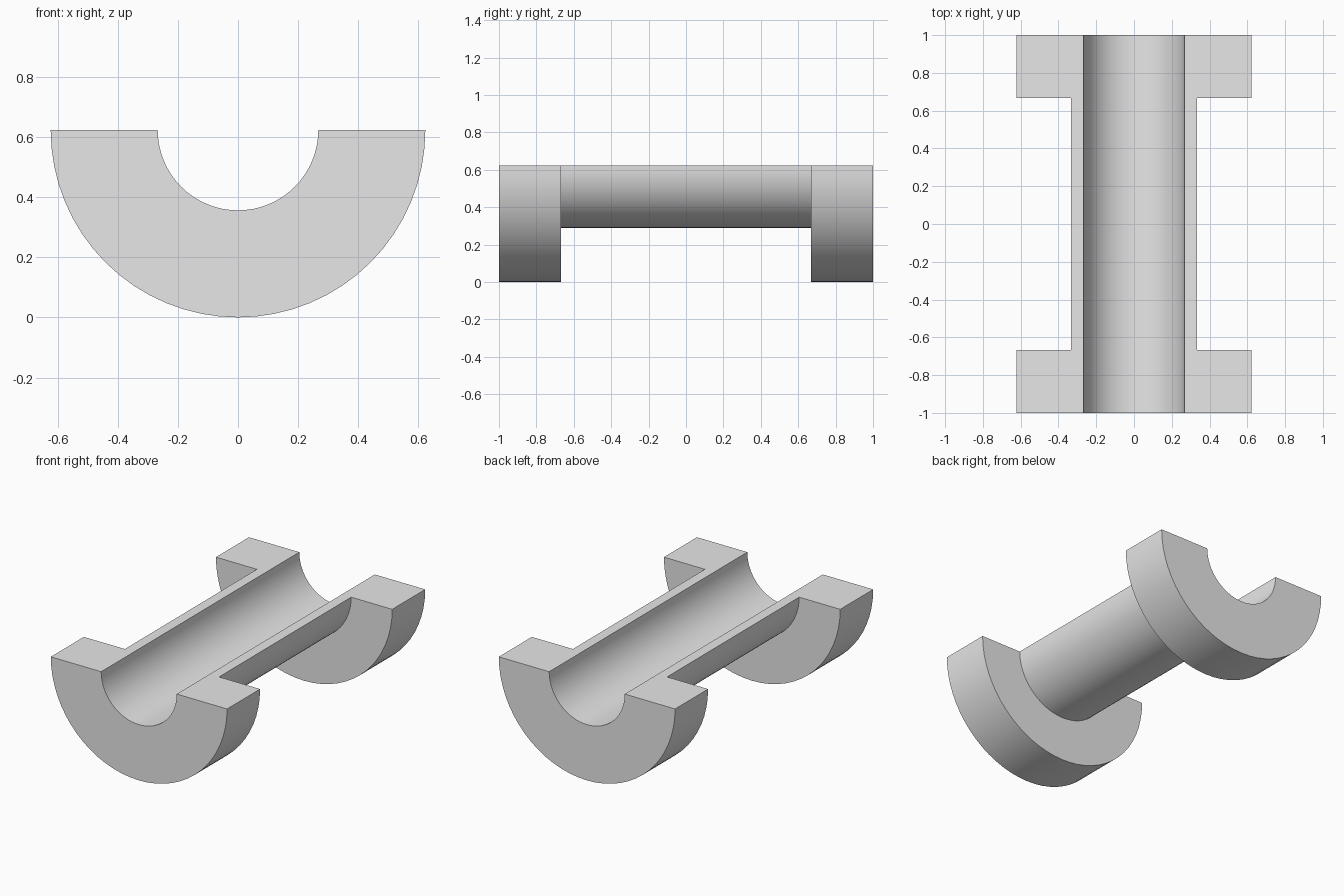
import bpy
import bmesh
import math
from mathutils import Vector

cube = bpy.data.objects.get("Cube")
if cube:
    bpy.data.objects.remove(cube, do_unlink=True)

FLANGE_R = 0.623    # outer radius of the end flanges, also the axis height
TUBE_R = 0.333      # outer radius of the middle tube
BORE_R = 0.267      # radius of the open channel
HALF_LENGTH = 1.0
FLANGE_Y = 0.667    # inner face of each flange
STEPS = 32

# Plain grey material
grey = bpy.data.materials.new("plain_grey")
grey.use_nodes = True
colour = (0.8, 0.8, 0.8, 1.0)
grey.diffuse_color = colour
grey.node_tree.nodes["Principled BSDF"].inputs["Base Color"].default_value = colour

# Wall section as (radius, y): one half, then mirrored along the axis
half = [(BORE_R, HALF_LENGTH), (FLANGE_R, HALF_LENGTH),
        (FLANGE_R, FLANGE_Y), (TUBE_R, FLANGE_Y)]
section = half + [(r, -y) for r, y in reversed(half)]

# Half spool: turn the section half way round, beneath the axis
bm = bmesh.new()
verts = [bm.verts.new((r, y, FLANGE_R)) for r, y in section]
edges = [bm.edges.new((a, b)) for a, b in zip(verts, verts[1:] + verts[:1])]
bmesh.ops.spin(bm, geom=verts + edges, cent=Vector((0, 0, FLANGE_R)),
               axis=Vector((0, 1, 0)), angle=math.pi, steps=STEPS)

# Flat split faces along the top
bmesh.ops.holes_fill(bm, edges=[e for e in bm.edges if e.is_boundary], sides=0)
bmesh.ops.recalc_face_normals(bm, faces=bm.faces)

mesh = bpy.data.meshes.new("half_spool")
bm.to_mesh(mesh)
bm.free()
mesh.materials.append(grey)
spool = bpy.data.objects.new("half_spool", mesh)
bpy.context.collection.objects.link(spool)

# Smooth curved walls with sharp rims
bpy.ops.object.select_all(action="DESELECT")
spool.select_set(True)
bpy.context.view_layer.objects.active = spool
bpy.ops.object.shade_smooth_by_angle(angle=math.radians(30))
